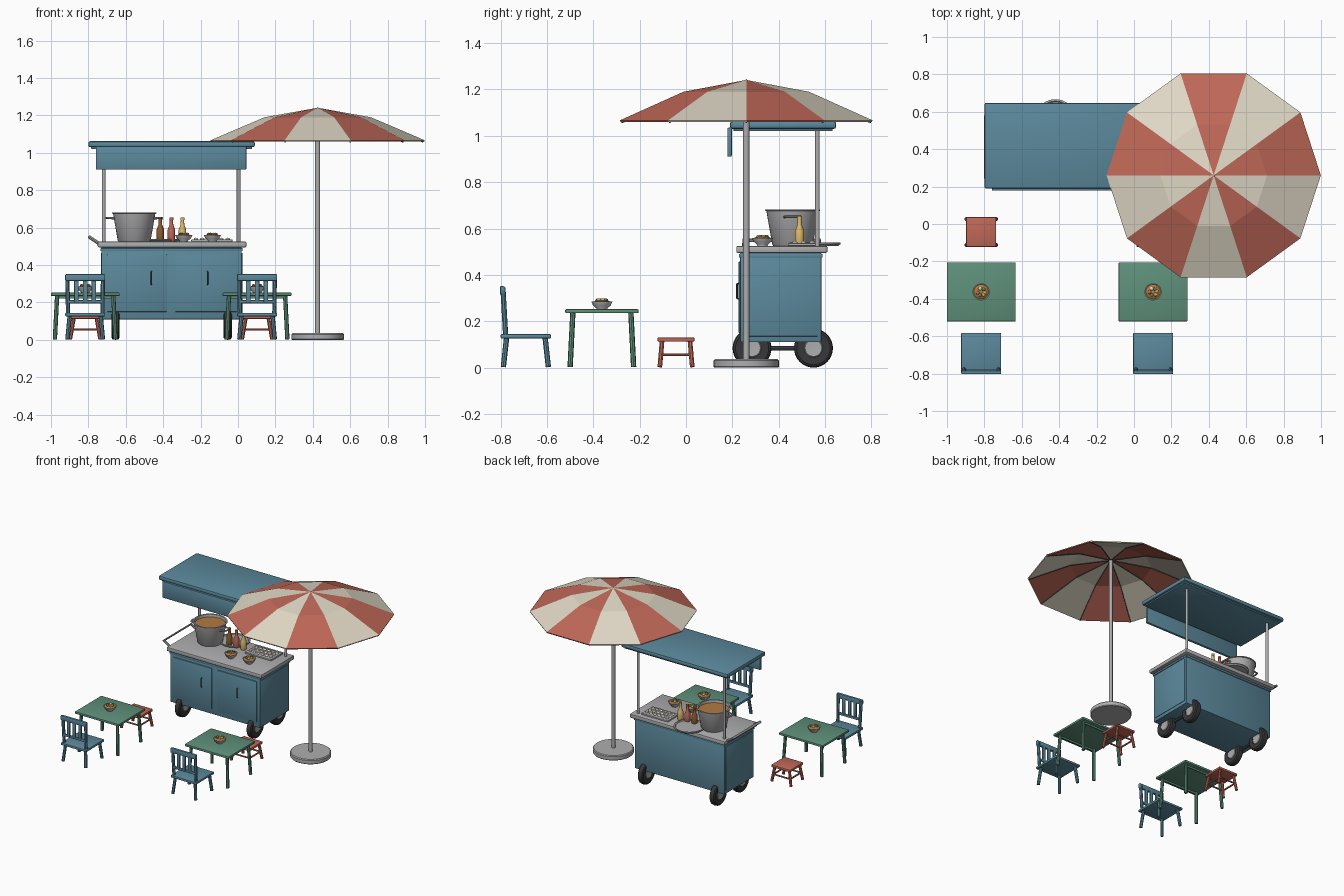
import bpy, bmesh, math, random
from mathutils import Vector

if "Cube" in bpy.data.objects:
    bpy.data.objects.remove(bpy.data.objects["Cube"])

random.seed(4)


def material(name, rgb):
    m = bpy.data.materials.new(name)
    m.diffuse_color = [(c / 255) ** 2.2 for c in rgb] + [1]
    m.use_nodes = True
    m.node_tree.nodes["Principled BSDF"].inputs["Base Color"].default_value = m.diffuse_color
    return m


BLUE = material("blue", (92, 136, 155))
GREEN = material("green", (95, 143, 122))
RED = material("red", (190, 104, 88))
CREAM = material("cream", (224, 216, 197))
BLACK = material("rubber", (58, 58, 60))
BROTH = material("broth", (176, 122, 66))
BROWN = material("brown", (140, 92, 45))
YELLOW = material("yellow", (222, 184, 105))
LEAF = material("leaf", (90, 135, 70))
STEEL = material("steel", (172, 172, 174))
DARK = material("dark_metal", (75, 78, 82))


def finish(name, bm, mat, smooth=True):
    bmesh.ops.recalc_face_normals(bm, faces=bm.faces)
    me = bpy.data.meshes.new(name)
    bm.to_mesh(me)
    bm.free()
    ob = bpy.data.objects.new(name, me)
    bpy.context.collection.objects.link(ob)
    if mat:
        me.materials.append(mat)
    ob["smooth"] = smooth
    return ob


def box(name, x0, x1, y0, y1, z0, z1, mat=None, bevel=0.004):
    bm = bmesh.new()
    bmesh.ops.create_cube(bm, size=1)
    for v in bm.verts:
        v.co = Vector((x0 + (v.co.x + .5) * (x1 - x0), y0 + (v.co.y + .5) * (y1 - y0),
                       z0 + (v.co.z + .5) * (z1 - z0)))
    if bevel:
        bmesh.ops.bevel(bm, geom=bm.edges[:], offset=bevel, segments=2, profile=.5, affect='EDGES')
    return finish(name, bm, mat)


def lathe(name, loc, profile, mat=None, n=32, axis='Z'):
    """Spin (radius, height) points round an axis."""
    bm = bmesh.new()
    vs = [bm.verts.new((r, 0, z)) for r, z in profile]
    es = [bm.edges.new(p) for p in zip(vs, vs[1:])]
    bmesh.ops.spin(bm, geom=vs + es, cent=(0, 0, 0), axis=(0, 0, 1), angle=2 * math.pi, steps=n)
    bmesh.ops.remove_doubles(bm, verts=bm.verts, dist=1e-5)
    for v in bm.verts:
        if axis == 'X':
            v.co = Vector((v.co.z, v.co.x, v.co.y))
        v.co += Vector(loc)
    return finish(name, bm, mat)


def tube(name, pts, r, mat=None):
    cu = bpy.data.curves.new(name, 'CURVE')
    cu.dimensions = '3D'
    cu.bevel_depth, cu.bevel_resolution, cu.use_fill_caps = r, 2, True
    sp = cu.splines.new('POLY')
    sp.points.add(len(pts) - 1)
    for p, q in zip(sp.points, pts):
        p.co = (*q, 1)
    ob = bpy.data.objects.new(name, cu)
    bpy.context.collection.objects.link(ob)
    if mat:
        cu.materials.append(mat)
    return ob


def blob(name, loc, r, mat, squash=.6):
    bm = bmesh.new()
    bmesh.ops.create_icosphere(bm, subdivisions=2, radius=r)
    for v in bm.verts:
        v.co = Vector((v.co.x, v.co.y, v.co.z * squash)) + Vector(loc)
    return finish(name, bm, mat)


def splayed_legs(name, x, y, top, foot, z, r, mat):
    for sx in (-1, 1):
        for sy in (-1, 1):
            tube(name, [(x + sx * top[0], y + sy * top[1], z),
                        (x + sx * foot[0], y + sy * foot[1], 0.003)], r, mat)


def noodle_bowl(x, y, z):
    lathe("bowl", (x, y, z), [(0, 0), (.022, 0), (.024, .006), (.038, .018), (.046, .035),
                              (.042, .035), (.034, .02), (0, .012)])
    lathe("noodles", (x, y, z), [(.04, .03), (.03, .038), (.015, .043), (0, .044)], BROTH, 20)
    for i, m in enumerate((YELLOW, LEAF, CREAM, RED, LEAF, YELLOW)):
        a = i * math.pi / 3 + random.uniform(-.3, .3)
        blob("topping", (x + .019 * math.cos(a), y + .019 * math.sin(a), z + .042), .01, m)


# Cart body, doors, counter
box("cart_body", -.73, .02, .234, .584, .11, .495, BLUE)
box("cart_top_trim", -.735, .025, .229, .589, .475, .49, BLUE, .002)
for x0, x1, hx in ((-.70, -.38, -.463), (-.335, -.005, -.163)):
    box("door", x0, x1, .227, .24, .15, .457, BLUE, .003)
    tube("door_handle", [(hx, .23, .365), (hx, .22, .36), (hx, .22, .30), (hx, .23, .295)], .004, DARK)
for x0, x1 in ((-.733, -.72), (.01, .023)):
    box("side_panel", x0, x1, .25, .568, .135, .465, BLUE, .002)
box("counter", -.75, .045, .217, .61, .495, .525, STEEL, .006)

# Wheels
for x in (-.655, -.055):
    for y in (.285, .55):
        lathe("tyre", (x, y, .084), [(.04, -.02), (.072, -.022), (.081, -.016), (.084, 0),
                                     (.081, .016), (.072, .022), (.04, .02)], BLACK, 32, 'X')
        lathe("hub", (x, y, .084), [(0, -.02), (.036, -.022), (.042, -.016), (.042, .016),
                                    (.036, .022), (0, .02)], STEEL, 24, 'X')
    tube("axle_bracket", [(x, .285, .084), (x, .55, .084)], .01, DARK)

# Push handle, roof posts, roof and front sign board
tube("push_handle", [(-.735, .25, .51), (-.795, .25, .55), (-.795, .575, .55), (-.735, .575, .51)],
     .009, STEEL)
for x in (-.718, .003):
    lathe("roof_post", (x, .567, .52), [(0, 0), (.01, 0), (.01, .51), (0, .51)], STEEL, 16)
box("roof", -.80, .09, .19, .648, 1.03, 1.062, BLUE, .01)
box("roof_frame", -.785, .075, .205, .633, 1.02, 1.035, BLUE, .004)
box("sign_board", -.76, .045, .178, .198, .91, 1.035, BLUE, .006)

# Soup pot with side handles
PX, PY = -.555, .46
lathe("pot", (PX, PY, .525), [(0, 0), (.083, 0), (.088, .006), (.113, .15), (.119, .152), (.119, .157),
                              (.108, .157), (.1, .11), (0, .11)], STEEL, 40)
lathe("broth", (PX, PY, .525), [(.106, .138), (0, .138)], BROTH, 40)
for s in (-1, 1):
    tube("pot_handle", [(PX + s * .105, PY - .035, .65), (PX + s * .14, PY - .028, .652),
                        (PX + s * .148, PY, .652), (PX + s * .14, PY + .028, .652),
                        (PX + s * .105, PY + .035, .65)], .006, STEEL)

# Round plate, sauce bottles, tray, bowls
lathe("round_plate", (-.42, .557, .525), [(0, 0), (.1, 0), (.11, .008), (.11, .014), (.1, .014),
                                          (.095, .009), (0, .009)], STEEL, 40)
for x, m in ((-.415, BROWN), (-.356, RED), (-.297, YELLOW)):
    lathe("sauce_bottle", (x, .49, .525), [(0, 0), (.018, 0), (.02, .005), (.02, .065), (.01, .09),
                                           (.009, .115), (.011, .117), (.011, .13), (0, .13)], m, 20)
box("tray", -.25, -.03, .44, .575, .525, .537, STEEL, .003)
for i in range(6):
    for j in range(3):
        blob("dumpling", (-.225 + i * .034, .47 + j * .037, .539), .012, CREAM)
for x in (-.29, -.137):
    noodle_bowl(x, .33, .525)

# Two seating groups: table, chair, stool, bowl
for x in (-.817, .102):
    box("table_top", x - .184, x + .184, -.521, -.205, .235, .252, GREEN, .004)
    splayed_legs("table_leg", x, -.363, (.15, .125), (.162, .137), .24, .0115, GREEN)
    for s in (-1, 1):
        box("table_apron", x - .15, x + .15, -.363 + s * .125 - .004, -.363 + s * .125 + .004,
            .222, .238, GREEN, 0)
    noodle_bowl(x, -.363, .25)

    box("chair_seat", x - .107, x + .107, -.80, -.582, .126, .144, BLUE, .005)
    splayed_legs("chair_leg", x, -.691, (.083, .083), (.095, .097), .13, .0115, BLUE)
    for s in (-1, 1):
        tube("chair_back_post", [(x + s * .092, -.778, .135), (x + s * .095, -.79, .345)], .0115, BLUE)
    box("chair_top_rail", x - .107, x + .107, -.803, -.783, .315, .352, BLUE, .006)
    box("chair_lower_rail", x - .095, x + .095, -.792, -.778, .195, .212, BLUE, .003)
    for dx in (-.047, 0, .047):
        box("chair_slat", x + dx - .012, x + dx + .012, -.794, -.782, .2, .325, BLUE, .003)

    box("stool_seat", x - .08, x + .08, -.123, .037, .112, .13, RED, .005)
    splayed_legs("stool_leg", x, -.043, (.06, .06), (.08, .07), .118, .0105, RED)
    for s in (-1, 1):
        tube("stool_stretcher", [(x - .07, -.043 + s * .065, .055), (x + .07, -.043 + s * .065, .055)],
             .006, RED)
        tube("stool_stretcher", [(x + s * .07, -.108, .055), (x + s * .07, .022, .055)], .006, RED)

# Umbrella: ten flat panels with a kink, ribs, pole, base
UX, UY = .426, .26
RINGS = [(.006, 1.24), (.285, 1.19), (.573, 1.067)]


def rim(k, r, z):
    a = k * math.pi / 5
    return Vector((UX + r * math.cos(a), UY + r * math.sin(a), z))


bm = bmesh.new()
grid = [[bm.verts.new(rim(k, r, z)) for k in range(10)] for r, z in RINGS]
for a, b in zip(grid, grid[1:]):
    for k in range(10):
        f = bm.faces.new((a[k], b[k], b[(k + 1) % 10], a[(k + 1) % 10]))
        f.material_index = k % 2
canopy = finish("umbrella_canopy", bm, RED, False)
canopy.data.materials.append(CREAM)
sol = canopy.modifiers.new("thickness", 'SOLIDIFY')
sol.thickness, sol.offset = .008, -1
for k in range(10):
    tube("umbrella_rib", [rim(k, r * .985, z - .01) for r, z in RINGS], .003, DARK)
lathe("umbrella_pole", (UX, UY, 0), [(0, .02), (.0135, .02), (.0135, 1.23), (0, 1.245)], STEEL, 20)
lathe("umbrella_base", (UX, UY, 0), [(0, 0), (.138, 0), (.141, .004), (.141, .03), (.135, .036),
                                     (0, .036)], STEEL, 40)

# Convert tubes to meshes and smooth the round parts
bpy.ops.object.select_all(action='DESELECT')
for ob in bpy.data.objects:
    if ob.type == 'CURVE':
        ob.select_set(True)
        bpy.context.view_layer.objects.active = ob
bpy.ops.object.convert(target='MESH')
for ob in bpy.data.objects:
    ob.select_set(ob.get("smooth", True))
bpy.ops.object.shade_smooth_by_angle(angle=math.radians(35))
